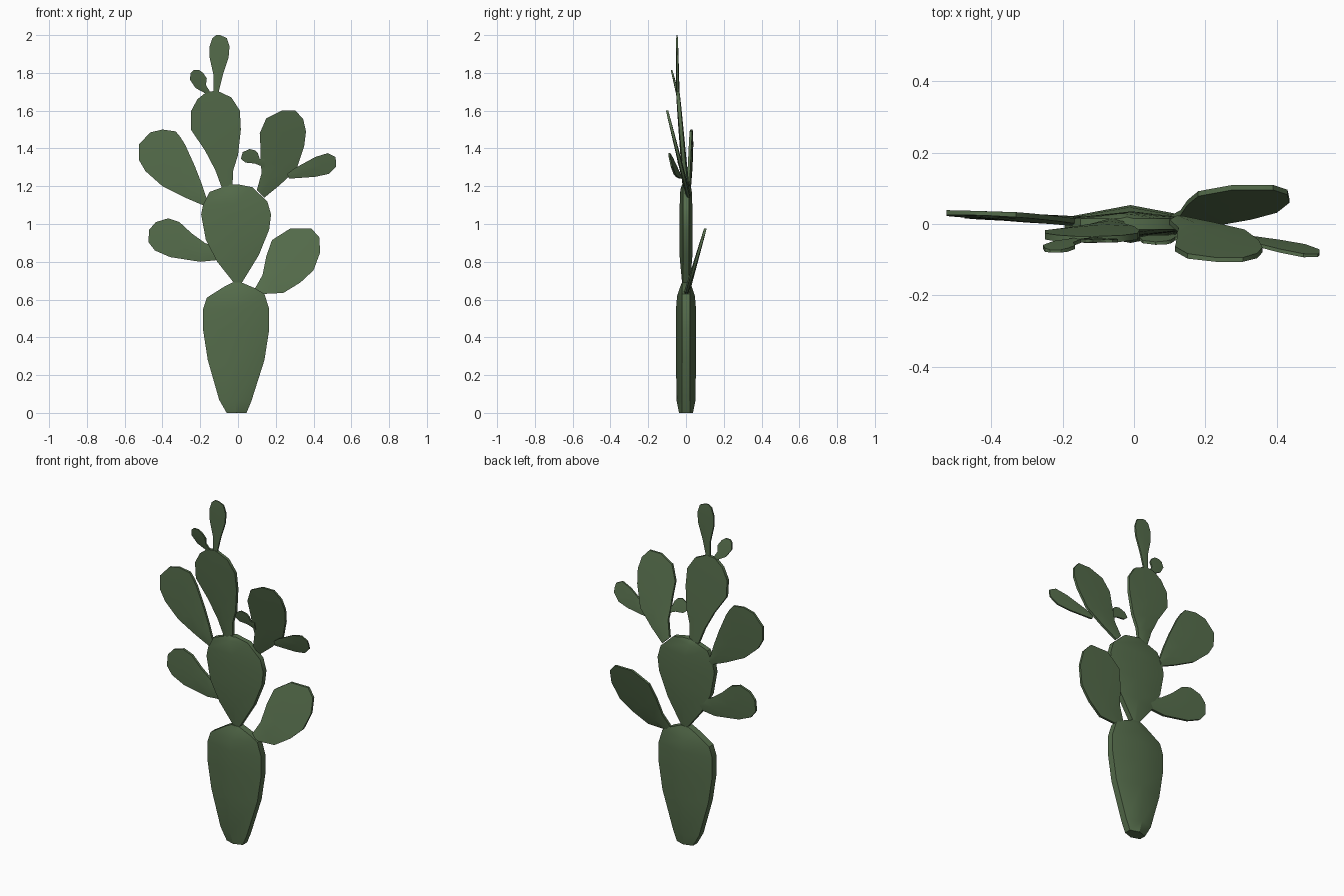
import bpy, bmesh

green = bpy.data.materials.new("cactus_green")
green.diffuse_color = (0.09, 0.15, 0.07, 1)


def pad(name, left, right, thick, rim, lean=(0, 0, 0), drop=None):
    """Loft a flat pad between two edge paths, with a raised spine on both faces.
    thick: half depth at the base and tip; lean: y at base, y per z, y per x."""
    bm = bmesh.new()
    n = len(left)
    x0, z0 = left[0]
    rings = []
    for i, ((lx, lz), (rx, rz)) in enumerate(zip(left, right)):
        k = i / (n - 1)
        t = drop[i] if drop else thick[0] + (thick[1] - thick[0]) * k
        r = rim if drop else min(t, rim)
        mx, mz = (lx + rx) / 2, (lz + rz) / 2
        ring = []
        for x, z, d in ((lx, lz, -r), (mx, mz, -t), (rx, rz, -r),
                        (rx, rz, r), (mx, mz, t), (lx, lz, r)):
            y = lean[0] + lean[1] * (z - z0) + lean[2] * (x - x0)
            ring.append(bm.verts.new((x, y + d, z)))
        rings.append(ring)
    for a, b in zip(rings, rings[1:]):
        for j in range(6):
            bm.faces.new((a[j], a[(j + 1) % 6], b[(j + 1) % 6], b[j]))
    bm.faces.new(rings[0])
    bm.faces.new(rings[-1])
    bmesh.ops.recalc_face_normals(bm, faces=bm.faces)
    me = bpy.data.meshes.new(name)
    bm.to_mesh(me)
    bm.free()
    me.materials.append(green)
    ob = bpy.data.objects.new(name, me)
    bpy.context.collection.objects.link(ob)
    bpy.ops.object.select_all(action='DESELECT')
    ob.select_set(True)
    bpy.context.view_layer.objects.active = ob
    bpy.ops.object.shade_smooth_by_angle(angle=0.6)


# Thick trunk and the central pad on top of it
pad("trunk_pad",
    [(-.06, 0), (-.10, .07), (-.16, .28), (-.185, .44), (-.185, .55), (-.165, .61), (-.07, .67), (-.03, .69)],
    [(.045, 0), (.07, .06), (.14, .28), (.165, .44), (.165, .55), (.14, .63), (.09, .66), (.02, .69)],
    None, .02, drop=[.037, .05, .053, .053, .053, .047, .032, .022])
pad("central_pad",
    [(-.015, .68), (-.11, .80), (-.17, .915), (-.195, 1.05), (-.185, 1.10), (-.15, 1.17), (-.04, 1.21)],
    [(.015, .68), (.11, .835), (.165, .97), (.175, 1.05), (.155, 1.12), (.075, 1.195), (0, 1.21)],
    None, .015, drop=[.02, .033, .035, .035, .033, .03, .02])

# Side pads
pad("lower_left_pad",
    [(-.10, .81), (-.20, .80), (-.36, .825), (-.44, .86), (-.475, .905), (-.47, .97)],
    [(-.11, .87), (-.175, .90), (-.245, .95), (-.31, 1.01), (-.37, 1.03), (-.435, 1.01)],
    (.014, .007), .007, (.005, .03, -.04))
pad("lower_right_pad",
    [(.085, .65), (.13, .73), (.15, .83), (.18, .915), (.275, .975), (.39, .975)],
    [(.14, .63), (.24, .635), (.33, .69), (.40, .755), (.435, .85), (.43, .93)],
    (.016, .007), .007, (.008, .29, 0))
pad("upper_left_pad",
    [(-.175, 1.095), (-.28, 1.14), (-.40, 1.20), (-.49, 1.28), (-.525, 1.34), (-.525, 1.42), (-.465, 1.485)],
    [(-.165, 1.13), (-.195, 1.22), (-.23, 1.31), (-.28, 1.42), (-.305, 1.46), (-.33, 1.49), (-.40, 1.50)],
    (.014, .006), .007, (.008, .03, -.04))
pad("upper_right_pad",
    [(.10, 1.18), (.125, 1.27), (.12, 1.33), (.12, 1.39), (.115, 1.48), (.15, 1.56), (.23, 1.60)],
    [(.14, 1.14), (.22, 1.205), (.31, 1.29), (.35, 1.41), (.36, 1.49), (.345, 1.555), (.305, 1.60)],
    (.014, .006), .007, (.005, -.25, 0))
pad("upper_middle_pad",
    [(-.085, 1.19), (-.12, 1.285), (-.175, 1.39), (-.25, 1.50), (-.25, 1.595), (-.215, 1.66), (-.165, 1.70)],
    [(-.03, 1.19), (-.025, 1.285), (0, 1.365), (.015, 1.50), (.01, 1.60), (-.035, 1.67), (-.11, 1.705)],
    (.018, .009), .009, (0, -.085, 0))

# Young pads and buds
pad("top_pad",
    [(-.13, 1.69), (-.13, 1.79), (-.15, 1.88), (-.15, 1.94), (-.135, 1.985), (-.115, 2.0)],
    [(-.105, 1.69), (-.08, 1.79), (-.05, 1.88), (-.045, 1.94), (-.06, 1.985), (-.095, 2.0)],
    (.009, .003), .005, (-.043, -.015, 0))
pad("top_left_bud",
    [(-.17, 1.69), (-.225, 1.72), (-.255, 1.765), (-.25, 1.80), (-.235, 1.815)],
    [(-.145, 1.695), (-.17, 1.735), (-.165, 1.77), (-.185, 1.80), (-.205, 1.815)],
    (.008, .004), .005, (-.045, -.25, 0))
pad("inner_right_bud",
    [(.14, 1.30), (.09, 1.32), (.04, 1.325), (.015, 1.345), (.025, 1.38)],
    [(.14, 1.345), (.115, 1.345), (.105, 1.375), (.09, 1.39), (.06, 1.397)],
    (.008, .004), .005, (-.03, -.25, 0))
pad("outer_right_bud",
    [(.26, 1.265), (.30, 1.295), (.41, 1.355), (.475, 1.375), (.515, 1.355)],
    [(.27, 1.24), (.41, 1.25), (.48, 1.265), (.52, 1.305), (.52, 1.33)],
    (.009, .004), .005, (-.035, -.25, -.12))
